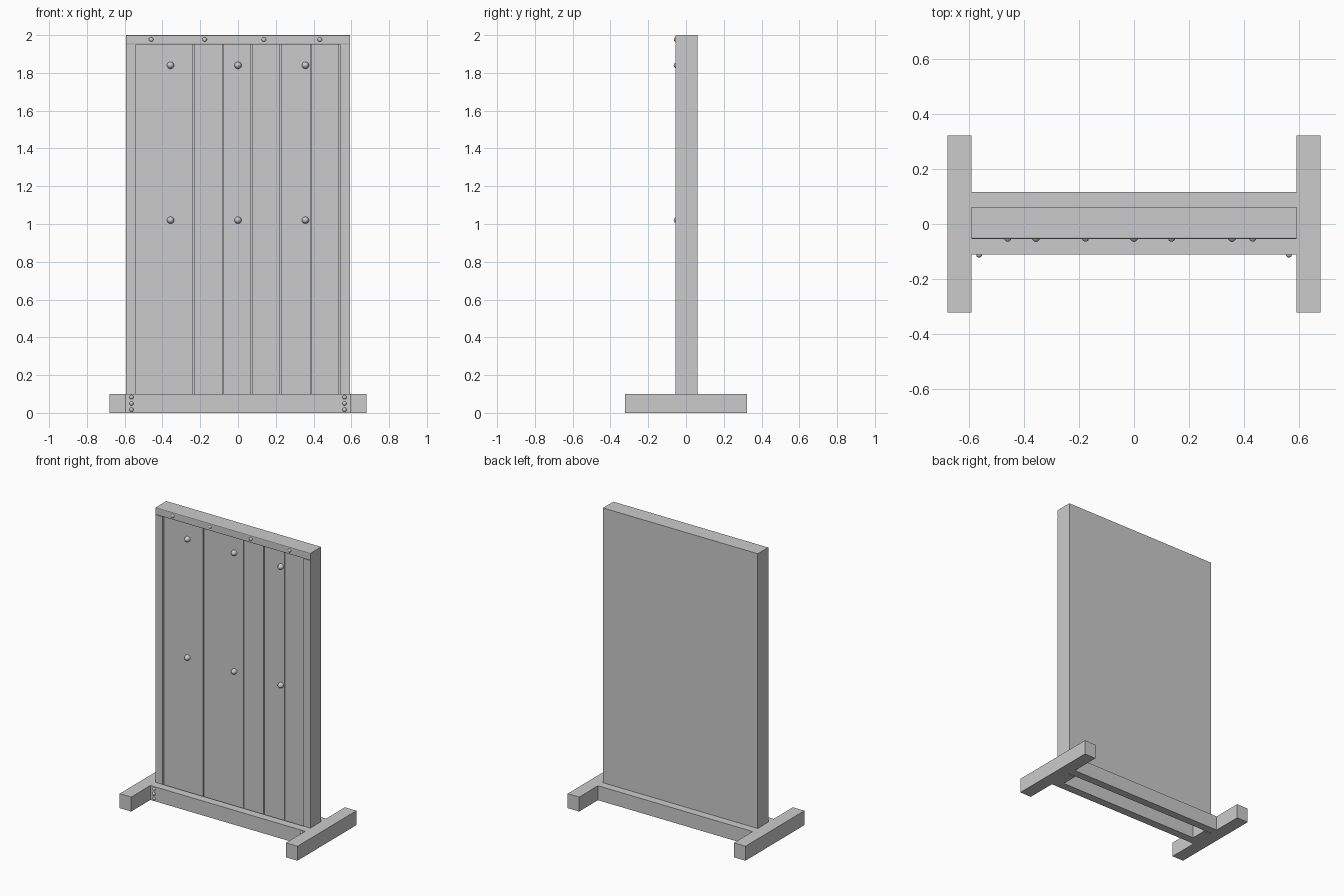
import bpy, bmesh
from mathutils import Vector, Matrix

if "Cube" in bpy.data.objects:
    bpy.data.objects.remove(bpy.data.objects["Cube"])


def box(name, x, y, z, bevel=0.0):
    """Box from (min, max) pairs on each axis."""
    bm = bmesh.new()
    bmesh.ops.create_cube(bm, size=1.0)
    size = (x[1] - x[0], y[1] - y[0], z[1] - z[0])
    mid = ((x[0] + x[1]) / 2, (y[0] + y[1]) / 2, (z[0] + z[1]) / 2)
    bmesh.ops.scale(bm, vec=size, verts=bm.verts)
    if bevel:
        # soften only the long front edges
        edges = [e for e in bm.edges if all(v.co.y < 0 for v in e.verts)
                 and abs(e.verts[0].co.x - e.verts[1].co.x) > 0.5]
        bmesh.ops.bevel(bm, geom=edges, offset=bevel, segments=2,
                        profile=0.5, affect='EDGES')
    me = bpy.data.meshes.new(name)
    bm.to_mesh(me)
    bm.free()
    ob = bpy.data.objects.new(name, me)
    ob.location = mid
    bpy.context.collection.objects.link(ob)
    return ob


def bolt(name, x, y, z, r, depth):
    """Domed bolt head, its base on the plane y, bulging towards -y."""
    bm = bmesh.new()
    bmesh.ops.create_uvsphere(bm, u_segments=16, v_segments=10, radius=r)
    bmesh.ops.bisect_plane(bm, geom=bm.verts[:] + bm.edges[:] + bm.faces[:],
                           plane_co=(0, 0, 0), plane_no=(0, 0, -1),
                           clear_outer=True)
    bmesh.ops.scale(bm, vec=(1, 1, depth / r), verts=bm.verts)
    bmesh.ops.rotate(bm, matrix=Matrix.Rotation(1.570796, 3, 'X'),
                     cent=Vector(), verts=bm.verts)
    for f in bm.faces:
        f.smooth = True
    me = bpy.data.meshes.new(name)
    bm.to_mesh(me)
    bm.free()
    ob = bpy.data.objects.new(name, me)
    ob.location = (x, y, z)
    bpy.context.collection.objects.link(ob)


FRONT, BACK = -0.055, 0.055
PLANK_FRONT = -0.038

# feet and upright posts on both sides
for side, s in (("left", -1), ("right", 1)):
    box("foot_" + side, sorted((s * 0.592, s * 0.68)), (-0.322, 0.322), (0, 0.1))
    box("post_" + side, sorted((s * 0.54, s * 0.592)), (FRONT, BACK), (0, 1.95))

# ground rails clamping the panel front and back
box("front_rail", (-0.592, 0.592), (-0.112, FRONT), (0, 0.1))
box("back_rail", (-0.592, 0.592), (0.062, 0.117), (0, 0.1))

# top beam
box("top_beam", (-0.592, 0.592), (FRONT, BACK), (1.95, 2.0), bevel=0.005)

# vertical planks with narrow gaps
seams = [(-0.54, -0.24), (-0.232, -0.082), (-0.079, 0.07),
         (0.073, 0.223), (0.23, 0.384), (0.387, 0.536)]
for i, span in enumerate(seams):
    box(f"plank_{i + 1}", span, (PLANK_FRONT, -0.005), (0.09, 1.95))

# backing sheet
box("back_sheet", (-0.592, 0.592), (BACK, 0.062), (0.09, 2.0))

# bolts on the planks, top beam and front rail
for x in (-0.357, 0, 0.357):
    for z in (1.02, 1.84):
        bolt("plank_bolt", x, PLANK_FRONT, z, 0.019, 0.027)
for x in (-0.46, -0.177, 0.137, 0.433):
    bolt("beam_bolt", x, FRONT, 1.977, 0.012, 0.009)
for x in (-0.564, 0.564):
    for z in (0.017, 0.05, 0.083):
        bolt("rail_bolt", x, -0.112, z, 0.011, 0.01)
